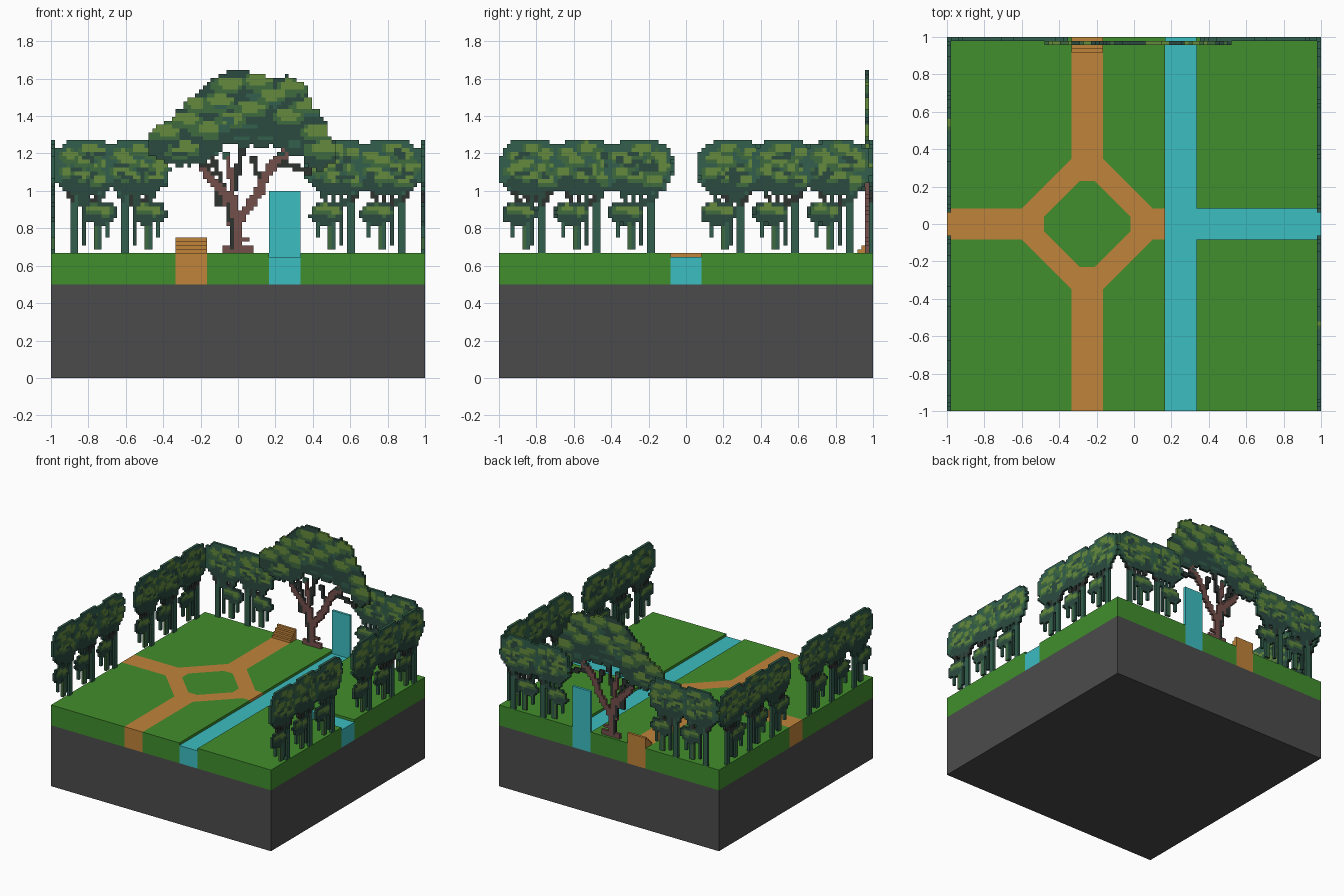
import bpy, bmesh, math, random

random.seed(4)
if "Cube" in bpy.data.objects:
    bpy.data.objects.remove(bpy.data.objects["Cube"])

V = 1 / 48            # size of one block
W = 1 / 12            # half width of paths and canals
STONE, SOIL, TOP = 0.0, 0.5, 2 / 3

# ---- materials -------------------------------------------------------------
COLOURS = {
    "stone": (75, 75, 75), "grass": (65, 142, 45), "path": (192, 131, 58),
    "water": (60, 189, 193), "leaf_light": (99, 138, 60), "leaf_mid": (62, 106, 62),
    "leaf_dark": (43, 74, 64), "leaf_teal": (50, 95, 77), "bark": (116, 79, 75),
    "twig": (46, 52, 48),
}


def linear(c):
    c /= 255
    return c / 12.92 if c <= 0.04045 else ((c + 0.055) / 1.055) ** 2.4


MATS = {}
for name, rgb in COLOURS.items():
    m = bpy.data.materials.new(name)
    m.use_nodes = True
    col = [linear(c) for c in rgb] + [1]
    m.diffuse_color = col
    bsdf = m.node_tree.nodes["Principled BSDF"]
    bsdf.inputs["Base Color"].default_value = col
    bsdf.inputs["Roughness"].default_value = 0.9
    MATS[name] = m


def finish(bm, name, mats):
    bmesh.ops.recalc_face_normals(bm, faces=bm.faces)
    me = bpy.data.meshes.new(name)
    bm.to_mesh(me)
    bm.free()
    for m in mats:
        me.materials.append(MATS[m])
    ob = bpy.data.objects.new(name, me)
    bpy.context.collection.objects.link(ob)
    return ob


def prism(name, mat, outlines, z0, z1):
    """Upright solids from flat outlines."""
    bm = bmesh.new()
    for pts in outlines:
        f = bm.faces.new([bm.verts.new((x, y, z0)) for x, y in pts])
        top = bmesh.ops.extrude_face_region(bm, geom=[f], use_keep_orig=True)["geom"]
        bmesh.ops.translate(bm, vec=(0, 0, z1 - z0),
                            verts=[g for g in top if isinstance(g, bmesh.types.BMVert)])
    return finish(bm, name, [mat])


def rect(x0, x1, y0, y1):
    return [(x0, y0), (x1, y0), (x1, y1), (x0, y1)]


def both(pts):
    """An outline and its mirror image across y = 0."""
    return [pts, [(x, -y) for x, y in reversed(pts)]]


# ---- ground ----------------------------------------------------------------
C, L, R = -0.25, 1 / 6, 1 / 3          # path centre, canal left and right banks
A, B = 0.35, 0.35                      # where the ring meets the straight paths
prism("stone_base", "stone", [rect(-1, 1, -1, 1)], STONE, SOIL)
ring_hole = [(0.23, 0.04), (0.04, 0.23), (-0.04, 0.23), (-0.23, 0.04)]
hole = [(C + x, y) for x, y in ring_hole]
lawn = both([(-1, W), (C - A, W), (C - W, B), (C - W, 1), (-1, 1)])
lawn += both([(L, W), (L, 1), (C + W, 1), (C + W, B), (C + A, W)])
lawn += both(rect(R, 1, W, 1))
lawn += [hole + [(x, -y) for x, y in reversed(hole)]]
prism("lawn", "grass", lawn, SOIL, TOP)
prism("paths", "path", both(
    [(-1, 0), (-1, W), (C - A, W), (C - W, B), (C - W, 1), (C + W, 1), (C + W, B),
     (C + A, W), (L, W), (L, 0), (C + 0.23, 0)] + hole + [(C - 0.23, 0)]), SOIL, TOP)
prism("canal", "water", [rect(L, R, -1, 1), rect(R, 1, -W, W)], SOIL, TOP - V)
prism("waterfall", "water", [rect(L, R, 1 - V, 1)], TOP - V, 1.0)
for s in range(4):
    prism(f"stair_{s + 1}", "path", [rect(C - W, C + W, 1 - (4 - s) * V, 1)],
          TOP + s * V, TOP + (s + 1) * V)


# ---- block painting helpers: cells map (column, row) to a colour -----------
def blob(cells, cx, cz, rx, rz, col, rough=0.0, power=2.0, inside=False):
    for i in range(math.floor(cx - rx), math.ceil(cx + rx) + 1):
        for k in range(math.floor(cz - rz), math.ceil(cz + rz) + 1):
            d = abs((i + .5 - cx) / rx) ** power + abs((k + .5 - cz) / rz) ** power
            if d <= 1 + random.uniform(-rough, rough) and (not inside or (i, k) in cells):
                cells[i, k] = col


def limb(cells, pts, r, col):
    for (x0, z0), (x1, z1) in zip(pts, pts[1:]):
        n = int(max(abs(x1 - x0), abs(z1 - z0)) * 2) + 1
        for t in range(n + 1):
            blob(cells, x0 + (x1 - x0) * t / n, z0 + (z1 - z0) * t / n, r, r, col)


def bar(cells, x, w, z0, z1, col):
    for i in range(w):
        for k in range(z0, z1):
            cells[math.floor(x) + i, k] = col


def tuft(cells, x, z, rx, rz):
    blob(cells, x, z, rx, rz, "leaf_mid", 0.25, inside=True)
    blob(cells, x + rx * .1, z + rz * .3, rx * .78, rz * .66, "leaf_light", 0.3, inside=True)


def sheet(name, cells, place):
    """One-block-thick panel; place maps (column, row, depth) to a point."""
    used = sorted(set(cells.values()))
    bm, verts = bmesh.new(), {}

    def face(corners, col):
        vs = []
        for c in corners:
            if c not in verts:
                verts[c] = bm.verts.new(place(*c))
            vs.append(verts[c])
        bm.faces.new(vs).material_index = used.index(col)

    for (i, k), col in cells.items():
        q = [(i, k), (i + 1, k), (i + 1, k + 1), (i, k + 1)]
        for d in (0, 1):
            face([(*p, d) for p in q], col)
        for e, (di, dk) in enumerate([(0, -1), (1, 0), (0, 1), (-1, 0)]):
            if (i + di, k + dk) not in cells:
                a, b = q[e], q[(e + 1) % 4]
                face([(*a, 0), (*b, 0), (*b, 1), (*a, 1)], col)
    finish(bm, name, used)


# ---- small trees -----------------------------------------------------------
def small_tree(cells, c, side):
    """c is the crown centre column, side the direction of the low leaf cluster."""
    # trunks and hanging roots
    bar(cells, c - side * 2.6 - .5, 2, 32, 49, "leaf_teal")
    bar(cells, c - side * 0.2, 1, 34, 49, "leaf_dark")
    bar(cells, c + side * 2.4, 1, 33, 41, "leaf_mid")
    bar(cells, c + side * 2.4 + 1, 1, 33, 41, "leaf_teal")
    bar(cells, c + side * 5.4, 1, 36, 41, "leaf_teal")
    # branches under the crown
    for d in (-5, -2, 1, 3, 5):
        limb(cells, [(c + d * .6, 45), (c + d, 48)], .6, random.choice(["twig", "leaf_dark"]))
    # low leaf cluster
    x = c + side * 3.2
    blob(cells, x, 42.3, 4.4, 2.9, "leaf_dark", .1, 2.5)
    tuft(cells, x - 1.2, 43.2, 2.6, 1.4)
    tuft(cells, x + 1.8, 42.6, 2, 1.2)
    # crown
    blob(cells, c, 54.2, 8.6, 7, "leaf_teal", .1, 2.6)
    blob(cells, c, 49.6, 7.2, 2.6, "leaf_dark", .25)
    for dx, dz in [(-4.5, 2.8), (0, 4.6), (4.2, 3), (-1.8, 1), (2.8, -.4),
                   (-5, -1), (5.8, .2), (-1, -2.4), (4, -3.4)]:
        tuft(cells, c + dx + random.uniform(-.8, .8), 54 + dz + random.uniform(-.5, .5), 2.7, 1.7)
    for _ in range(9):
        blob(cells, c + random.uniform(-6, 6), 54 + random.uniform(-5, 4), 1.3, .7,
             "leaf_dark", inside=True)


def trim(cells, lo, hi):
    return {p: c for p, c in cells.items() if lo <= p[0] < hi}


# side rows, with a gap at the middle
for label, x0 in (("left", 1 - V), ("right", -1)):
    for part, start in (("front", 0), ("back", 51)):
        row = {}
        for c in (8.5, 22, 36):
            small_tree(row, start + c, -1)
        sheet(f"{label}_{part}_trees", trim(row, 0, 96),
              lambda i, k, d, x0=x0: (x0 + d * V, -1 + i * V, k * V))

# back rows
for label, centres, side in (("right", (9, 22), 1), ("left", (74, 87), -1)):
    row = {}
    for c in centres:
        small_tree(row, c, side)
    sheet(f"back_{label}_trees", trim(row, 1, 95),
          lambda i, k, d: (-1 + i * V, 1 - V + d * V, k * V))

# ---- large tree ------------------------------------------------------------
big = {}
for tw in ([(42, 50.5), (40, 54), (37, 56)], [(45, 47), (42, 55), (41, 60)],
           [(54, 49), (52, 56)], [(57, 55), (60, 55), (66, 53)], [(47, 49), (49, 58)],
           [(43, 49), (43, 45)]):
    limb(big, tw, .75, "twig")
limb(big, [(47.3, 32.7), (47.5, 38), (46.3, 43), (46, 46)], 1.7, "bark")
limb(big, [(46, 45), (44, 48.5), (41, 51), (39, 53.5)], 1.0, "bark")
limb(big, [(47, 39), (50, 43), (53, 47), (55, 51.5), (58, 56), (62, 59)], 1.25, "bark")
limb(big, [(46, 45), (46.5, 50), (45, 57)], .8, "bark")
limb(big, [(44.5, 32.8), (47, 34), (51.5, 32.8)], .9, "bark")
limb(big, [(48.5, 35), (50.5, 35.5)], .7, "bark")
limb(big, [(46.3, 34), (46.2, 39), (45.3, 44)], .6, "twig")
big = {p: c for p, c in big.items() if p[1] >= 32}
for x, z, rx, rz in [(34.4, 60.5, 9.6, 6.2), (37, 66, 6, 4.5), (41.3, 66.7, 8, 7.5),
                     (48.5, 70.8, 10.3, 8.2), (59.5, 70, 7.6, 7.4), (63.8, 63.6, 7.2, 6.7),
                     (68.7, 58.5, 4.6, 5), (54, 64, 12, 4.8)]:
    blob(big, x, z, rx, rz, "leaf_dark", .1)
for x, z in [(29, 63), (38, 70), (40, 63.5), (45, 75), (53, 76), (62, 74.5), (61, 67),
             (51, 69), (33.5, 58.5), (66, 69.5), (68, 63), (69.5, 58.5), (56, 72),
             (46, 66), (34.5, 66), (43, 70.5)]:
    tuft(big, x, z, 4.3, 2.3)
for _ in range(24):
    blob(big, random.uniform(28, 70), random.uniform(57, 76), 1.8, .8,
         random.choice(["leaf_dark", "leaf_teal"]), inside=True)
big = {p: c for p, c in big.items() if p[1] < 79}
sheet("large_tree", big, lambda i, k, d: (-1 + i * V, 1 - 2 * V + d * V, k * V))
